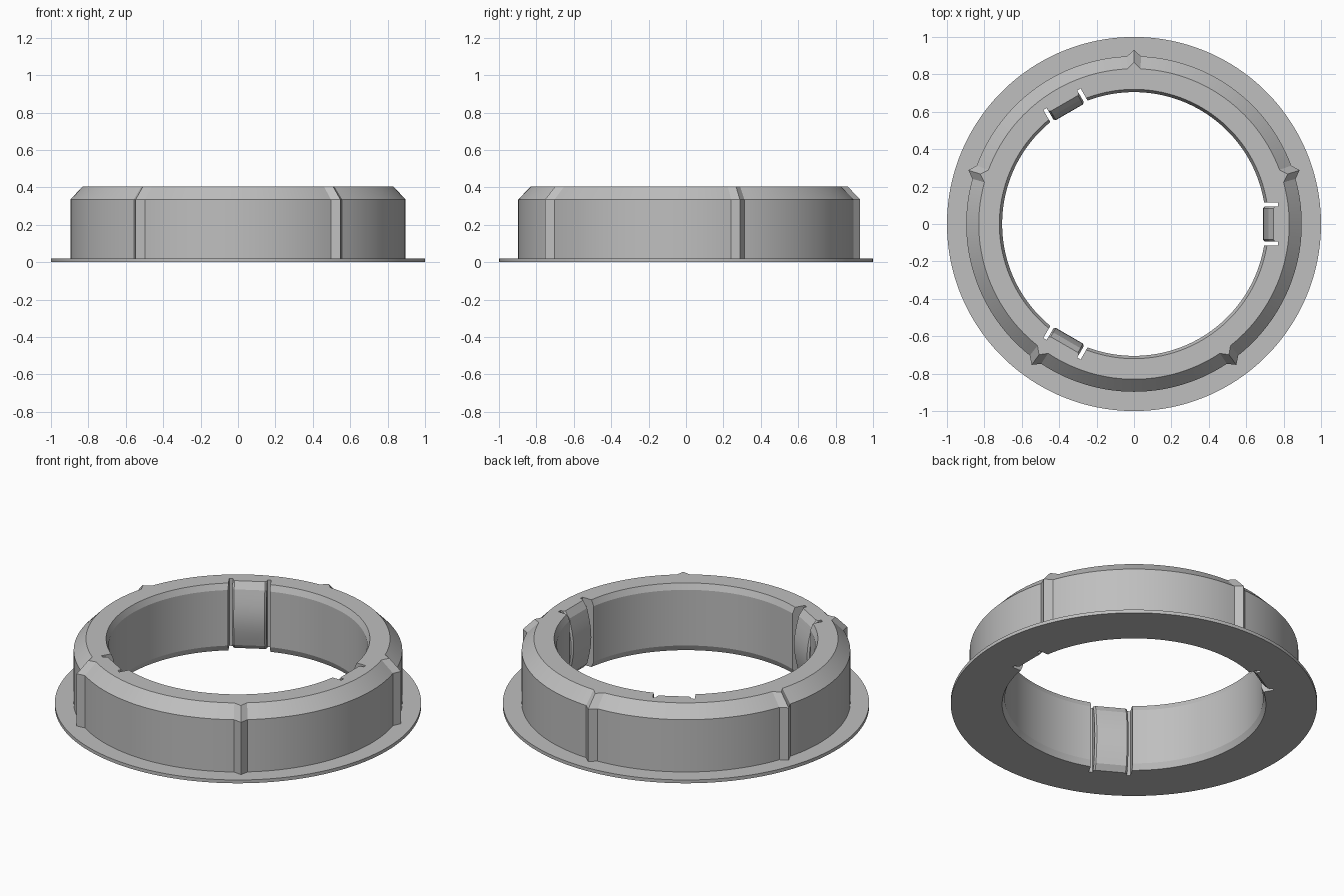
import bpy, bmesh, math
from mathutils import Matrix

cube = bpy.data.objects.get("Cube")
if cube:
    bpy.data.objects.remove(cube, do_unlink=True)

grey = bpy.data.materials.new("plain grey")
grey.use_nodes = True
COLOUR = (0.52, 0.52, 0.52, 1)
grey.diffuse_color = COLOUR
grey.node_tree.nodes["Principled BSDF"].inputs["Base Color"].default_value = COLOUR

HEIGHT = 0.405
SEGMENTS, RIBS = 150, 5


def finish(bm, name):
    bmesh.ops.recalc_face_normals(bm, faces=bm.faces)
    mesh = bpy.data.meshes.new(name)
    bm.to_mesh(mesh)
    bm.free()
    mesh.materials.append(grey)
    obj = bpy.data.objects.new(name, mesh)
    bpy.context.collection.objects.link(obj)
    return obj


def skin(bm, loops, closed):
    """Join matching vertex loops with quads; cap both ends if open."""
    pairs = list(zip(loops, loops[1:]))
    if closed:
        pairs.append((loops[-1], loops[0]))
    else:
        bm.faces.new(loops[0])
        bm.faces.new(loops[-1])
    for a, b in pairs:
        for i in range(len(a)):
            j = (i + 1) % len(a)
            bm.faces.new((a[i], a[j], b[j], b[i]))


def smooth(obj):
    bpy.ops.object.select_all(action='DESELECT')
    obj.select_set(True)
    bpy.context.view_layer.objects.active = obj
    bpy.ops.object.shade_smooth_by_angle(angle=math.radians(15))


# Flanged ring: radius, height, and whether the ribs push the point outwards
profile = [(0.72, 0, False), (1, 0, False), (1, 0.02, False),
           (0.897, 0.02, True), (0.897, 0.335, True), (0.83, HEIGHT, True),
           (0.72, HEIGHT, False), (0.705, HEIGHT - 0.035, False),
           (0.705, 0.035, False)]
bm = bmesh.new()
loops = []
for s in range(SEGMENTS):
    angle = math.radians(18) + math.tau * s / SEGMENTS
    bump = 0.034 if s % (SEGMENTS // RIBS) == 0 else 0
    loops.append([bm.verts.new(((r + bump * ribbed) * math.cos(angle),
                                (r + bump * ribbed) * math.sin(angle), z))
                  for r, z, ribbed in profile])
skin(bm, loops, True)
ring = finish(bm, "flanged_ring")

# Pockets in the bore, one for each spring tab
bm = bmesh.new()
for k in range(3):
    turn = Matrix.Rotation(math.tau * k / 3, 4, 'Z')
    place = Matrix.Translation((0.67, 0, 0.2)) @ Matrix.Diagonal((0.2, 0.23, 1, 1))
    bmesh.ops.create_cube(bm, size=1, matrix=turn @ place)
cutter = finish(bm, "pocket_cutter")
cutter.hide_render = True
cutter.hide_set(True)
cut = ring.modifiers.new("tab pockets", 'BOOLEAN')
cut.operation = 'DIFFERENCE'
cut.solver = 'EXACT'
cut.object = cutter
bpy.context.view_layer.objects.active = ring
bpy.ops.object.modifier_apply(modifier=cut.name)
bpy.data.objects.remove(cutter, do_unlink=True)
smooth(ring)

# Spring tabs bowed towards the centre, with a slit left on either side
BOW = 8
low, high = 0.03, HEIGHT - 0.04
inner = [(0.745, 0)]
for i in range(BOW + 1):
    t = i / BOW
    inner.append((0.718 - 0.028 * math.sin(math.pi * t), low + (high - low) * t))
inner.append((0.745, HEIGHT))
for k, name in enumerate(("left_tab", "back_right_tab", "front_right_tab")):
    turn = Matrix.Rotation(math.tau * k / 3, 4, 'Z')
    bm = bmesh.new()
    loops = []
    for y, inset in ((-0.094, 0.01), (-0.084, 0), (0.084, 0), (0.094, 0.01)):
        section = [(x + inset, z) for x, z in inner] + [(0.775, HEIGHT), (0.775, 0)]
        loops.append([bm.verts.new(turn @ Matrix.Translation((x, y, z)).translation)
                      for x, z in section])
    skin(bm, loops, False)
    smooth(finish(bm, name))
